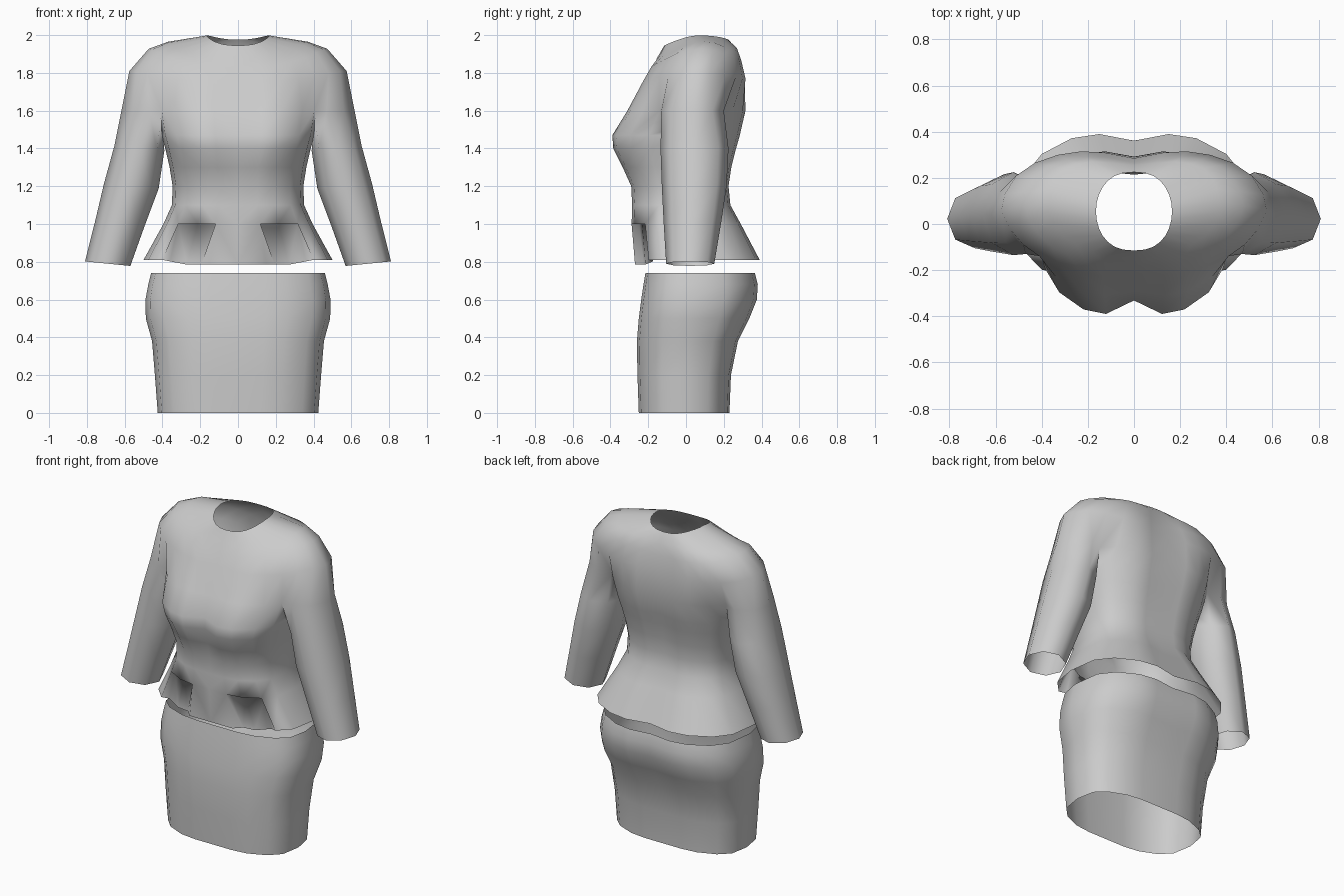
import bpy, bmesh, math

cloth = bpy.data.materials.new("grey cloth")
cloth.diffuse_color = (0.6, 0.6, 0.6, 1)

# Half cross-section template: (share of half width, share of depth)
TEMPLATE = [(0, 1), (0.3, 1), (0.54, 0.95), (0.8, 0.76), (0.95, 0.5)]


def half_ring(z, w, mid, front, cf, back, cb):
    """Right half of a body section, front centre -> side -> back centre."""
    def arc(y, c):
        return [(u * w, mid + (y - mid) * (c if u == 0 else v), z) for u, v in TEMPLATE]
    return arc(front, cf) + [(w, mid, z)] + arc(back, cb)[::-1]


def add_rows(bm, rows):
    return [[bm.verts.new(p) for p in r] for r in rows]


def skin(bm, rows, closed=False):
    """Join rows, listed from bottom to top, with quads."""
    faces = []
    for a, b in zip(rows, rows[1:]):
        n = len(a)
        faces.append([bm.faces.new((a[i], a[(i + 1) % n], b[(i + 1) % n], b[i]))
                      for i in range(n if closed else n - 1)])
    return faces


def finish(bm, name):
    for f in bm.faces:
        f.smooth = True
    mesh = bpy.data.meshes.new(name)
    bm.to_mesh(mesh)
    bm.free()
    mesh.materials.append(cloth)
    ob = bpy.data.objects.new(name, mesh)
    bpy.context.collection.objects.link(ob)
    mirror = ob.modifiers.new("mirror", 'MIRROR')
    mirror.merge_threshold = 0.002
    return ob


# ---- Blouse ----
bm = bmesh.new()

# Body from flared hem to armpit
levels = [
    (0.81, 0.50, 0.03, -0.27, 1.0, 0.39, 0.92),
    (1.00, 0.395, 0.01, -0.288, 1.0, 0.29, 0.93),
    (1.10, 0.35, 0.0, -0.285, 1.0, 0.235, 0.95),
    (1.20, 0.346, 0.0, -0.29, 0.97, 0.225, 0.95),
    (1.30, 0.362, 0.0, -0.335, 0.92, 0.24, 0.93),
    (1.40, 0.385, 0.0, -0.385, 0.86, 0.265, 0.92),
    (1.47, 0.405, 0.0, -0.39, 0.85, 0.285, 0.92),
    (1.60, 0.425, 0.03, -0.31, 0.94, 0.315, 0.92)]
rings = [half_ring(*l) for l in levels]
rings[0] = [(x, y, 0.785 if i < 3 else z) for i, (x, y, z) in enumerate(rings[0])]
x, y, z = rings[-1][5]
rings[-1][5] = (x, y, 1.53)
body = add_rows(bm, rings)
body_faces = skin(bm, body)
armpit = body[-1]

# Shoulder yoke from armpit to neckline
shoulder = [(0, -.21, 1.76), (.13, -.225, 1.76), (.23, -.21, 1.76), (.32, -.18, 1.77),
            (.41, -.14, 1.78), (.48, -.09, 1.80), (.54, -.02, 1.81), (.575, .06, 1.81),
            (.56, .13, 1.80), (.51, .21, 1.79), (.43, .265, 1.78), (.33, .30, 1.77),
            (.23, .315, 1.77), (.13, .31, 1.77), (0, .285, 1.77)]
collar = [(0, -.15, 1.885), (.10, -.14, 1.89), (.18, -.12, 1.895), (.25, -.09, 1.905),
          (.31, -.05, 1.92), (.35, 0, 1.945), (.37, .05, 1.96), (.37, .10, 1.965),
          (.36, .15, 1.96), (.34, .20, 1.94), (.30, .24, 1.93), (.25, .26, 1.93),
          (.18, .27, 1.93), (.10, .265, 1.93), (0, .255, 1.92)]
between = [((a[0] + b[0]) / 2, (a[1] + b[1]) / 2, (a[2] + b[2]) / 2 + 0.07 * a[0])
           for a, b in zip(shoulder, collar)]
neck = []
for i in range(15):
    t = math.pi * (i / 14 - 0.5)
    s, c = math.sin(t), max(0, math.cos(t))
    if i in (0, 14):
        c = 0
    neck.append((0.165 * c ** 0.8, 0.055 + 0.17 * s,
                 1.998 - 0.053 * max(0, -s) ** 1.5 - 0.022 * max(0, s) ** 3))
outer = add_rows(bm, [[(.47, -.13, 1.6), (.56, -.08, 1.6), (.617, .04, 1.6),
                       (.58, .14, 1.6), (.48, .20, 1.6)]])[0]
yoke = [armpit[:5] + outer + armpit[6:]]
yoke += add_rows(bm, [shoulder, between, collar, neck])
skin(bm, yoke)

# Sleeve: cuff to armpit (z, inner x, outer x, front y, back y)
sleeve = []
for z, xi, xo, yf, yb in [(0.79, .57, .81, -.105, .15), (1.0, .495, .757, -.118, .185),
                          (1.2, .42, .71, -.128, .215), (1.4, .39, .655, -.135, .225)]:
    ring = []
    for k in range(8):
        t = math.radians(-135 + 45 * k)
        ring.append(((xi + xo) / 2 + (xo - xi) / 2 * math.cos(t),
                     (yf + yb) / 2 + (yb - yf) / 2 * math.sin(t),
                     z + 0.012 * math.cos(t)))
    sleeve.append(ring)
sleeve = add_rows(bm, sleeve)
sleeve.append([armpit[4]] + outer + [armpit[6], armpit[5]])
skin(bm, sleeve, closed=True)

# Recessed pocket notch at the front hem
pocket = body_faces[0][1:3]
bmesh.ops.inset_region(bm, faces=pocket, thickness=0.045, depth=0,
                       use_boundary=False, use_even_offset=True)
for v in {v for f in pocket for v in f.verts}:
    v.co.y += 0.04
finish(bm, "blouse")

# ---- Skirt ----
bm = bmesh.new()
levels = [
    (0.00, 0.425, 0.0, -0.25, 1.0, 0.23, 1.0),
    (0.20, 0.44, 0.0, -0.257, 1.0, 0.238, 1.0),
    (0.38, 0.455, 0.01, -0.26, 1.0, 0.275, 0.98),
    (0.50, 0.488, 0.02, -0.25, 1.0, 0.335, 0.96),
    (0.60, 0.49, 0.02, -0.237, 1.0, 0.375, 0.95),
    (0.68, 0.475, 0.02, -0.225, 1.0, 0.38, 0.95),
    (0.74, 0.46, 0.02, -0.215, 1.0, 0.365, 0.95)]
skin(bm, add_rows(bm, [half_ring(*l) for l in levels]))
finish(bm, "skirt")
